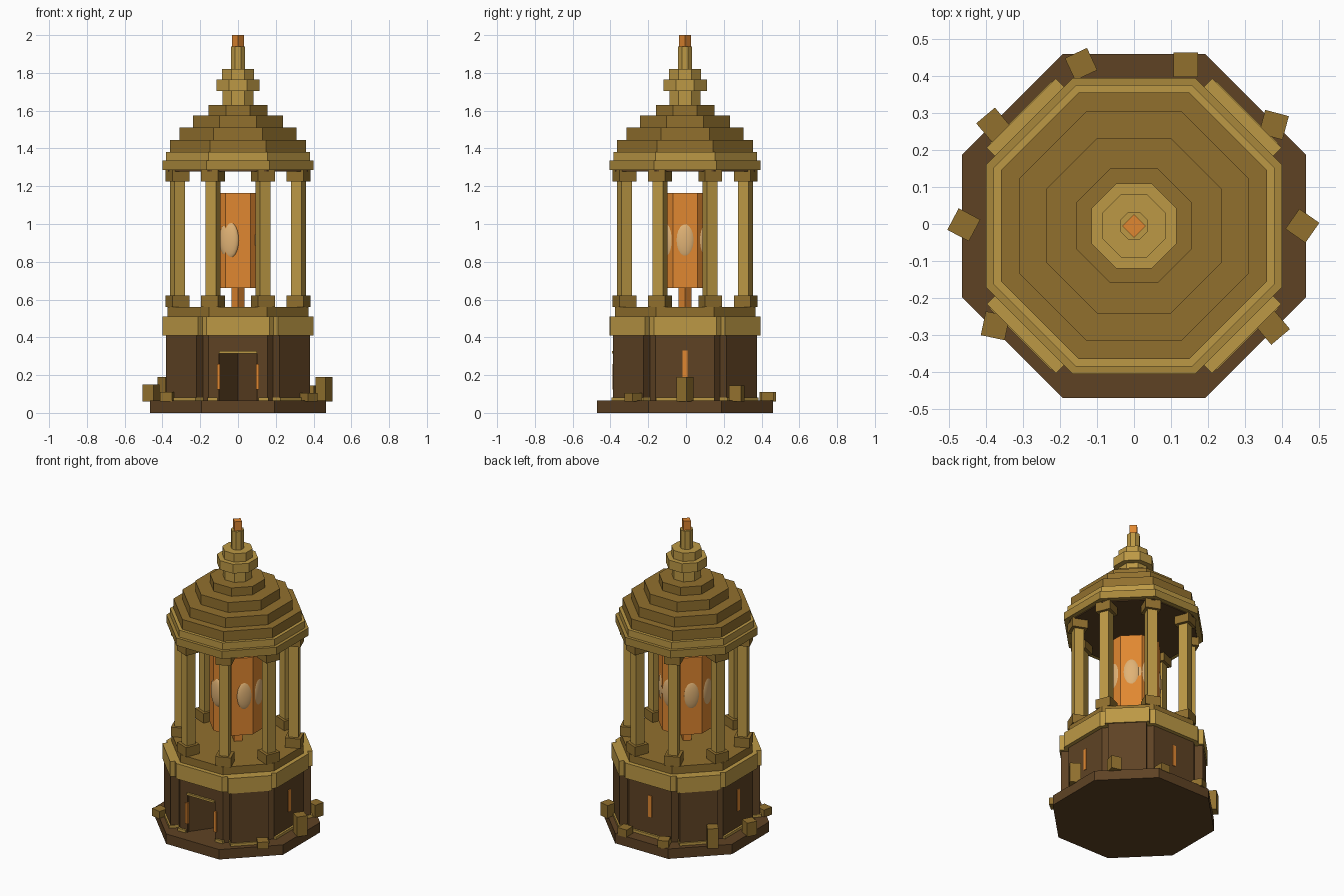
import bpy, bmesh, math
from mathutils import Matrix, Vector

cube = bpy.data.objects.get("Cube")
if cube:
    bpy.data.objects.remove(cube, do_unlink=True)

CY = -0.005  # the tower axis sits slightly forward of the rubble


def material(name, rgb):
    lin = [c / 12.92 if c <= 0.04045 else ((c + 0.055) / 1.055) ** 2.4 for c in rgb]
    m = bpy.data.materials.new(name)
    m.use_nodes = True
    m.diffuse_color = (*lin, 1)
    m.node_tree.nodes["Principled BSDF"].inputs["Base Color"].default_value = (*lin, 1)
    return m


LIGHT = material("light gold", (0.74, 0.60, 0.27))
MID = material("mid gold", (0.66, 0.53, 0.23))
DARK = material("dark gold", (0.57, 0.44, 0.18))
BROWN = material("dark brown", (0.37, 0.26, 0.14))
ORANGE = material("glowing orange", (0.88, 0.53, 0.19))
PALE = material("pale glow", (0.88, 0.70, 0.46))


def finish(name, bm, mat):
    bmesh.ops.recalc_face_normals(bm, faces=bm.faces)
    me = bpy.data.meshes.new(name)
    bm.to_mesh(me)
    bm.free()
    me.materials.append(mat)
    ob = bpy.data.objects.new(name, me)
    bpy.context.collection.objects.link(ob)
    return ob


def prism(name, pts, z0, z1, mat):
    """Extrude a flat outline from z0 to z1."""
    bm = bmesh.new()
    face = bm.faces.new([bm.verts.new((x, y + CY, z0)) for x, y in pts])
    ext = bmesh.ops.extrude_face_region(bm, geom=[face])
    top = [v for v in ext["geom"] if isinstance(v, bmesh.types.BMVert)]
    bmesh.ops.translate(bm, verts=top, vec=(0, 0, z1 - z0))
    return finish(name, bm, mat)


def octagon(a):
    r = a / math.cos(math.pi / 8)
    return [(r * math.cos(math.pi / 8 + i * math.pi / 4),
             r * math.sin(math.pi / 8 + i * math.pi / 4)) for i in range(8)]


def box(name, x, y, z0, z1, sx, sy, deg, mat):
    bm = bmesh.new()
    m = (Matrix.Translation((x, y, (z0 + z1) / 2))
         @ Matrix.Rotation(math.radians(deg), 4, 'Z')
         @ Matrix.Diagonal((sx, sy, z1 - z0, 1)))
    bmesh.ops.create_cube(bm, size=1, matrix=m)
    return finish(name, bm, mat)


def radial_box(name, deg, outer, depth, width, z0, z1, mat):
    """Box whose outer face lies at distance outer from the axis."""
    r, t = outer - depth / 2, math.radians(deg)
    return box(name, r * math.cos(t), r * math.sin(t) + CY, z0, z1, depth, width, deg, mat)


# Ground slab
prism("ground_slab", octagon(0.465), 0, 0.065, BROWN)

# Lower wall with a wedge-shaped doorway cut into the front
half = 0.375 * math.tan(math.pi / 8)
outline = octagon(0.375)
front = next(i for i in range(8) if outline[i][1] < -0.37 and outline[i][0] < 0)
door = [(-0.1, -0.375), (-0.1, -0.36), (0, -0.22), (0.1, -0.36), (0.1, -0.375)]
prism("lower_wall", outline[:front + 1] + door + outline[front + 1:], 0.065, 0.32, BROWN)
prism("upper_wall", octagon(0.375), 0.32, 0.41, BROWN)

# Projecting diagonal walls, skirting and cornice blocks
for d in (45, 135, 225, 315):
    radial_box("diagonal_wall", d, 0.424, 0.085, 0.228, 0.065, 0.41, BROWN)
    radial_box("diagonal_skirting", d, 0.434, 0.06, 0.235, 0.065, 0.082, LIGHT)
    radial_box("diagonal_cornice", d, 0.431, 0.06, 0.265, 0.41, 0.51, LIGHT)
for d in (0, 90, 180):
    radial_box("wall_skirting", d, 0.388, 0.03, 0.31, 0.065, 0.082, LIGHT)
    radial_box("wall_window", d, 0.379, 0.02, 0.025, 0.19, 0.33, ORANGE)
for s in (-1, 1):
    box("front_skirting", s * 0.135, -0.378, 0.065, 0.082, 0.055, 0.03, 0, LIGHT)
    box("door_lamp", s * 0.104, -0.380, 0.125, 0.26, 0.016, 0.02, 0, ORANGE)
box("door_lintel", 0, -0.380, 0.315, 0.328, 0.2, 0.025, 0, LIGHT)

# Cornice and gallery floor
prism("cornice", octagon(0.40), 0.41, 0.51, LIGHT)
prism("gallery_floor", octagon(0.372), 0.51, 0.56, DARK)

# Eight columns
for i in range(8):
    d = 22.5 + 45 * i
    t = math.radians(d)
    x, y = 0.347 * math.cos(t), 0.347 * math.sin(t) + CY
    box("column_base", x, y, 0.56, 0.622, 0.096, 0.096, d, DARK)
    box("column_shaft", x, y, 0.622, 1.225, 0.06, 0.06, d, LIGHT)
    box("column_capital", x, y, 1.225, 1.285, 0.096, 0.096, d, DARK)

# Lantern core on a small stem
diamond = [(0.035, 0), (0, 0.035), (-0.035, 0), (0, -0.035)]
prism("lantern_stem", diamond, 0.56, 0.66, ORANGE)
prism("lantern_core", octagon(0.157), 0.66, 1.165, ORANGE)
for d in (0, 45, 78, 137, 178, 252, 323):
    t = math.radians(d)
    # distance from the axis to the octagon's surface in this direction
    off = (t + math.pi / 8) % (math.pi / 4) - math.pi / 8
    r = 0.157 / math.cos(off) - 0.012
    bm = bmesh.new()
    m = (Matrix.Translation((r * math.cos(t), r * math.sin(t) + CY, 0.915))
         @ Matrix.Rotation(t, 4, 'Z') @ Matrix.Diagonal((0.022, 0.054, 0.1, 1)))
    bmesh.ops.create_uvsphere(bm, u_segments=20, v_segments=12, radius=1, matrix=m)
    glow = finish("glow_spot", bm, PALE)
    for p in glow.data.polygons:
        p.use_smooth = True

# Stepped roof and finial: name, apothem, bottom, top, colour
prism("ceiling", octagon(0.37), 1.279, 1.286, BROWN)
for name, a, z0, z1, mat in (
        ("eave", 0.40, 1.285, 1.335, MID),
        ("eave_trim", 0.38, 1.335, 1.38, LIGHT),
        ("roof_step", 0.36, 1.38, 1.445, DARK),
        ("roof_step", 0.31, 1.445, 1.51, DARK),
        ("roof_step", 0.238, 1.51, 1.575, DARK),
        ("roof_step", 0.155, 1.575, 1.63, DARK),
        ("finial_neck", 0.082, 1.63, 1.705, LIGHT),
        ("finial_collar", 0.115, 1.705, 1.765, LIGHT),
        ("finial_cap", 0.085, 1.765, 1.82, LIGHT),
        ("finial_spire", 0.037, 1.82, 1.94, LIGHT)):
    prism(name, octagon(a), z0, z1, mat)
prism("finial_flame", [(x * 0.9, y * 0.9) for x, y in diamond], 1.94, 2.0, ORANGE)

# Loose stone blocks around the slab: x, y, height, turn
for x, y, h, turn in ((0.455, -0.005, 0.125, 55), (-0.46, -0.002, 0.085, 62),
                      (0.378, 0.268, 0.08, 75), (-0.38, 0.268, 0.125, 40),
                      (0.375, -0.28, 0.04, 40), (-0.375, -0.275, 0.045, 78),
                      (0.14, 0.43, 0.045, 0), (-0.143, 0.432, 0.045, 25)):
    box("loose_block", x, y, 0.06, 0.065 + h, 0.066, 0.066, turn, DARK)
